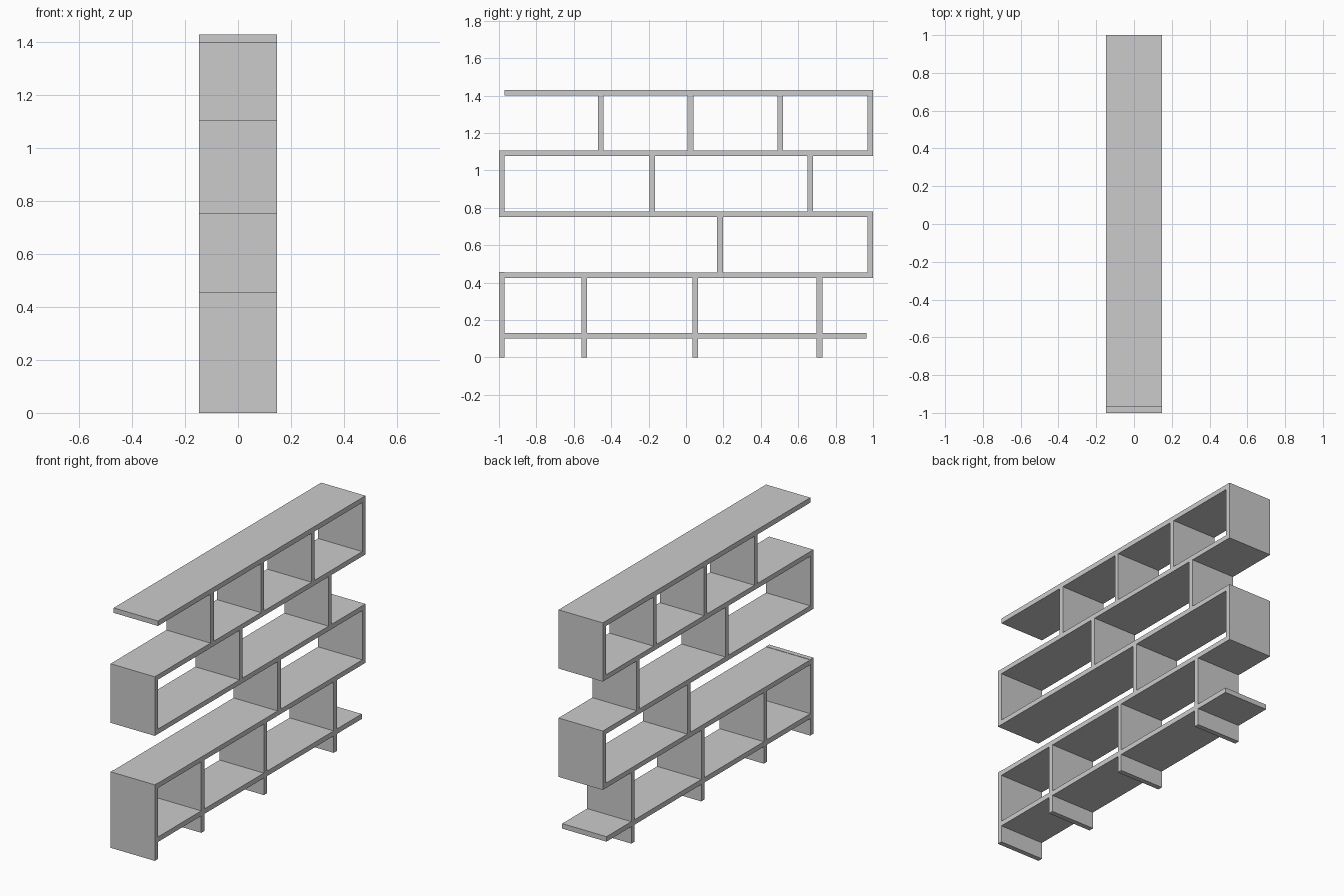
import bpy

if "Cube" in bpy.data.objects:
    bpy.data.objects.remove(bpy.data.objects["Cube"])

HALF_DEPTH = 0.147
T = 0.03  # board thickness


def board(name, y0, y1, z0, z1):
    bpy.ops.mesh.primitive_cube_add(size=1, location=(0, (y0 + y1) / 2, (z0 + z1) / 2))
    ob = bpy.context.object
    ob.name = name
    ob.scale = (2 * HALF_DEPTH, y1 - y0, z1 - z0)
    bpy.ops.object.transform_apply(location=False, rotation=False, scale=True)
    return ob


# shelf levels (underside, top)
bottom, low, mid, high, top = (
    (0.102, 0.132), (0.426, 0.455), (0.751, 0.780), (1.077, 1.106), (1.400, 1.430))

# horizontal shelves
board("bottom_shelf", -0.97, 0.965, *bottom)
board("low_shelf", -0.97, 1.0, *low)
board("middle_shelf", -0.97, 0.97, *mid)
board("high_shelf", -0.97, 0.97, *high)
board("top_shelf", -0.97, 1.0, *top)

# end panels, alternating sides up the zigzag
board("bottom_end_panel", -1.0, -0.97, 0.0, 0.457)
board("low_end_panel", 0.97, 1.0, low[1], mid[1])
board("middle_end_panel", -1.0, -0.97, mid[0], high[1])
board("top_end_panel", 0.97, 1.0, high[0], top[0])

# upright dividers per row: (name, z0, z1, centre positions)
rows = [
    ("leg_divider", 0.0, low[0], (-0.544, 0.05, 0.714)),
    ("low_divider", low[1], mid[0], (0.182,)),
    ("middle_divider", mid[1], high[0], (-0.18, 0.665)),
    ("top_divider", high[1], top[0], (-0.455, 0.024, 0.503)),
]
for name, z0, z1, centres in rows:
    for i, y in enumerate(centres):
        board(f"{name}_{i + 1}", y - T / 2, y + T / 2, z0, z1)
